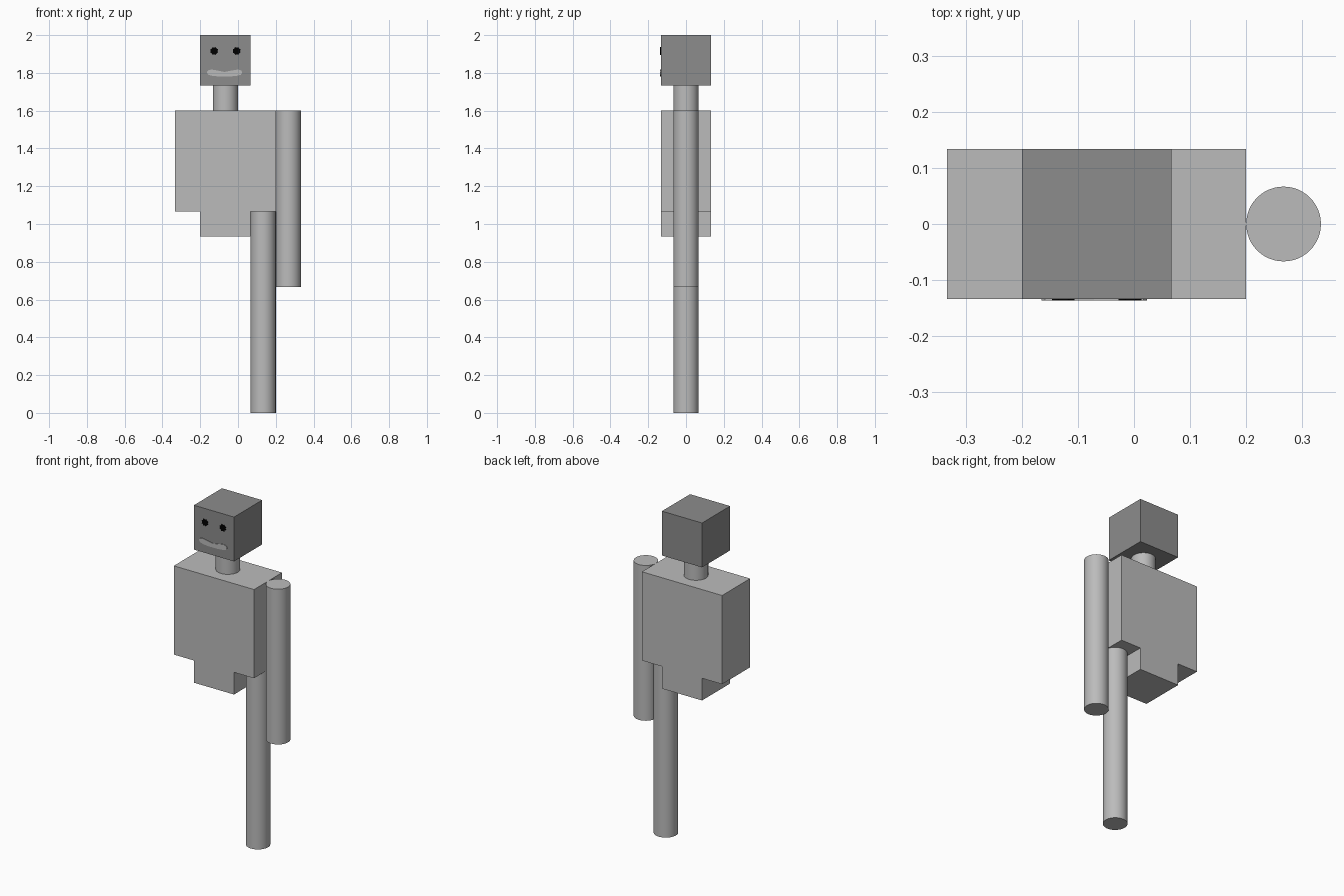
import bpy, bmesh, math

if "Cube" in bpy.data.objects:
    bpy.data.objects.remove(bpy.data.objects["Cube"])

U = 2 / 15  # building unit


def material(name, value):
    m = bpy.data.materials.new(name)
    m.diffuse_color = (value, value, value, 1)
    m.use_nodes = True
    m.node_tree.nodes["Principled BSDF"].inputs["Base Color"].default_value = m.diffuse_color
    return m


LIGHT = material("light_grey", 0.50)
DARK = material("dark_grey", 0.265)
BLACK = material("black", 0.0)


def box(name, x0, x1, z0, z1, mat):
    bpy.ops.mesh.primitive_cube_add(size=1, location=((x0 + x1) / 2, 0, (z0 + z1) / 2))
    ob = bpy.context.object
    ob.name = name
    ob.scale = (x1 - x0, 2 * U, z1 - z0)
    bpy.ops.object.transform_apply(location=False, rotation=False, scale=True)
    ob.data.materials.append(mat)


def tube(name, x, z0, z1):
    bpy.ops.mesh.primitive_cylinder_add(vertices=48, radius=U / 2, depth=z1 - z0,
                                        location=(x, 0, (z0 + z1) / 2))
    ob = bpy.context.object
    ob.name = name
    bpy.ops.object.shade_smooth_by_angle(angle=math.radians(30))
    ob.data.materials.append(LIGHT)


def face_plate(name, outline, mat, depth=0.003):
    """Thin plate on the front of the head from an (x, z) outline."""
    bm = bmesh.new()
    face = bm.faces.new([bm.verts.new((x, -U - depth, z)) for x, z in outline])
    ext = bmesh.ops.extrude_face_region(bm, geom=[face])
    for v in ext["geom"]:
        if isinstance(v, bmesh.types.BMVert):
            v.co.y += depth + 0.001
    bmesh.ops.recalc_face_normals(bm, faces=bm.faces)
    me = bpy.data.meshes.new(name)
    bm.to_mesh(me)
    bm.free()
    me.materials.append(mat)
    bpy.context.collection.objects.link(bpy.data.objects.new(name, me))


# Body blocks
box("torso", -2.5 * U, 1.5 * U, 8 * U, 12 * U, LIGHT)
box("pelvis", -1.5 * U, 0.5 * U, 7 * U, 8 * U, LIGHT)
box("head", -1.5 * U, 0.5 * U, 13 * U, 15 * U, DARK)

# Neck and the single limbs on one side
tube("neck", -0.5 * U, 12 * U, 13 * U)
tube("arm", 2 * U, 5 * U, 12 * U)
tube("leg", U, 0, 8 * U)

# Eyes: small rough-edged discs
for name, cx in (("eye_right", -0.126), ("eye_left", -0.007)):
    pts = []
    for i in range(16):
        a = i * math.tau / 16
        r = 0.022 if i % 2 else 0.018
        pts.append((cx + r * math.cos(a), 1.916 + r * math.sin(a)))
    face_plate(name, pts, BLACK)

# Mouth: wide lips with a dip in the middle of the upper edge
half = [(0, 1.805), (0.035, 1.812), (0.07, 1.818), (0.088, 1.813), (0.094, 1.802),
        (0.086, 1.790), (0.062, 1.784), (0.03, 1.781), (0, 1.781)]
mx = -0.071
face_plate("mouth", [(mx + x, z) for x, z in half]
           + [(mx - x, z) for x, z in reversed(half[1:-1])], LIGHT)
